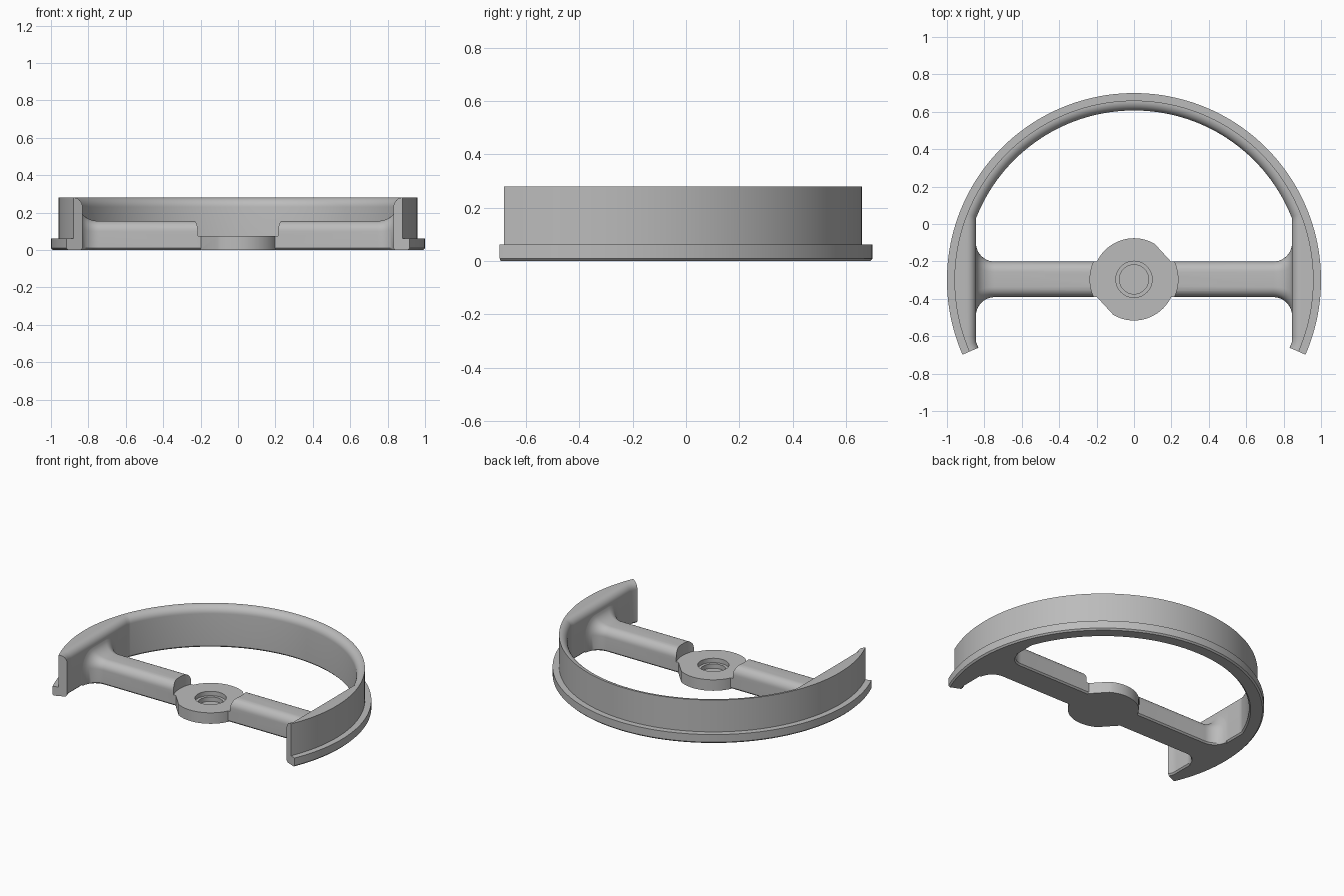
import bpy, bmesh, math

if "Cube" in bpy.data.objects:
    bpy.data.objects.remove(bpy.data.objects["Cube"])

RIM_Y, HUB_Y = -0.30, -0.296
END = math.radians(23.5)
grey = bpy.data.materials.new("satin grey")
grey.diffuse_color = (0.5, 0.5, 0.5, 1)
grey.use_nodes = True
grey.node_tree.nodes["Principled BSDF"].inputs["Base Color"].default_value = grey.diffuse_color


def loft(name, sections):
    """Closed solid through a list of equal-length point loops."""
    bm = bmesh.new()
    rows = [[bm.verts.new(p) for p in s] for s in sections]
    n = len(rows[0])
    for a, b in zip(rows, rows[1:]):
        for i in range(n):
            bm.faces.new((a[i], a[(i + 1) % n], b[(i + 1) % n], b[i]))
    bm.faces.new(rows[0])
    bm.faces.new(rows[-1])
    bmesh.ops.recalc_face_normals(bm, faces=bm.faces)
    me = bpy.data.meshes.new(name)
    bm.to_mesh(me)
    bm.free()
    me.materials.append(grey)
    ob = bpy.data.objects.new(name, me)
    bpy.context.collection.objects.link(ob)
    return ob


def disc(name, r, z0, z1, skip=lambda a: False, n=72):
    angles = [360 * i / n for i in range(n)]
    ring = [(r * math.cos(math.radians(a)), HUB_Y + r * math.sin(math.radians(a)))
            for a in angles if not skip(a)]
    return loft(name, [[(x, y, z) for x, y in ring] for z in (z0, z1)])


def combine(target, tool, op):
    m = target.modifiers.new(op, 'BOOLEAN')
    m.operation, m.object, m.solver = op, tool, 'EXACT'
    bpy.context.view_layer.objects.active = target
    bpy.ops.object.modifier_apply(modifier=m.name)
    bpy.data.objects.remove(tool)


# Rim: swept section, inner side round but flattened beside the spokes
def rim_section(a):
    c, s = math.cos(a), math.sin(a)
    ri = min(0.907, 0.845 / max(abs(c), 0.01))
    rd = 0.05
    prof = [(ri + 0.01, 0), (0.99, 0), (1, 0.01), (1, 0.062), (0.96, 0.062),
            (0.96, 0.28)]
    for i in range(9):
        t = math.pi / 2 * (1 + i / 8)
        prof.append((ri + rd + rd * math.cos(t), 0.28 - rd + rd * math.sin(t)))
    prof.append((ri, 0.01))
    return [(r * c, RIM_Y + r * s, z) for r, z in prof]


corner = math.acos(0.845 / 0.907)
span = math.pi + 2 * END
angles = [-END + span * i / 110 for i in range(111)]
angles = [a for a in angles
          if min(abs(a - corner), abs(a + corner), abs(a - math.pi + corner),
                 abs(a - math.pi - corner)) > 0.008]
angles = sorted(angles + [corner, -corner, math.pi - corner, math.pi + corner])
rim = loft("wheel_rim", [rim_section(a) for a in angles])


# Spokes: round-topped bar that flares into the rim at both ends
def spoke_section(x):
    t = min(max((abs(x) - 0.745) / 0.1, 0), 0.995)
    d = 0.1 * (1 - math.sqrt(1 - t * t))
    w, h, rd = 0.095 + d, 0.155 + 0.75 * d, 0.055 + 0.6 * d
    half = [(w - 0.01, 0), (w, 0.01)]
    for i in range(9):
        a = math.pi / 2 * i / 8
        half.append((w - rd + rd * math.cos(a), h - rd + rd * math.sin(a)))
    pts = half + [(-y, z) for y, z in reversed(half)]
    return [(x, HUB_Y + y, z) for y, z in pts]


side = [0.2, 0.745] + [0.745 + 0.1 * math.sin(math.pi / 2 * i / 10)
                       for i in range(1, 11)] + [0.872]
spokes = loft("spokes", [spoke_section(x) for x in [-x for x in reversed(side)] + side])

# Hub: low disc with two clipped corners, spokes cut back around it
combine(spokes, disc("spoke_cutter", 0.235, 0.075, 0.4), 'DIFFERENCE')
hub = disc("hub", 0.22, 0, 0.075, lambda a: 27 < a < 58 or 207 < a < 238)
combine(spokes, hub, 'UNION')

# Stepped blind hole
combine(spokes, disc("upper_bore", 0.097, 0.045, 0.2), 'DIFFERENCE')
combine(spokes, disc("lower_bore", 0.078, 0.015, 0.2), 'DIFFERENCE')

combine(rim, spokes, 'UNION')
rim.name = "wheel_frame"

bpy.ops.object.select_all(action='DESELECT')
rim.select_set(True)
bpy.context.view_layer.objects.active = rim
bpy.ops.object.shade_smooth_by_angle(angle=math.radians(30))
